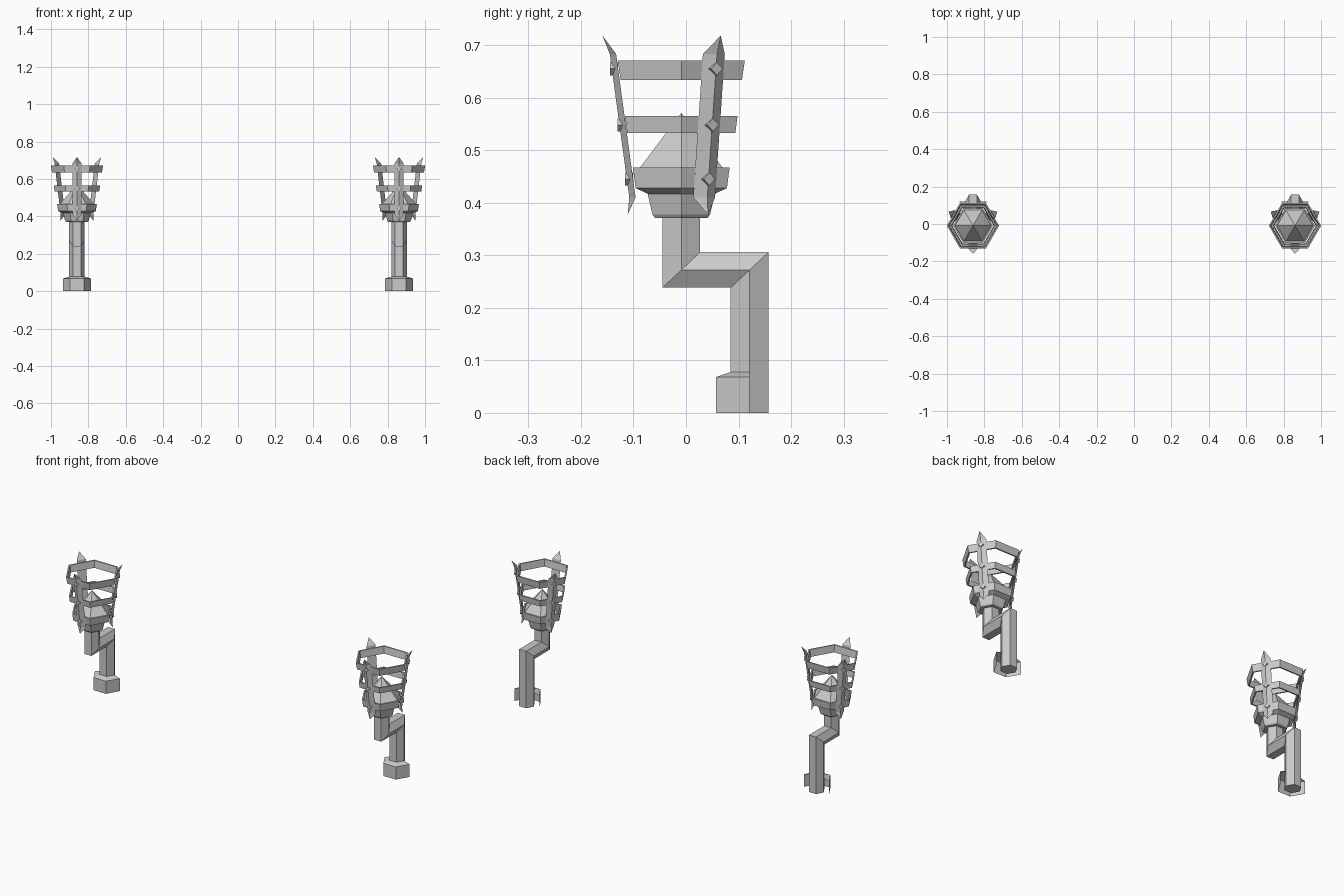
import bpy, bmesh
from math import radians, cos, sin, pi
from mathutils import Matrix, Vector

if "Cube" in bpy.data.objects:
    bpy.data.objects.remove(bpy.data.objects["Cube"])

CX, CY = 0.861, -0.009      # torch centre
POLE_Y = 0.121              # wall-side pole centre
A = cos(pi / 6)             # hexagon flat-to-corner ratio


def make(name, rings, closed_ring=True, cap_start=False, cap_end=False, loop=False):
    """Skin a list of equal-length point rings into a mesh."""
    bm = bmesh.new()
    vs = [[bm.verts.new(p) for p in r] for r in rings]
    n = len(rings[0])
    for i in range(len(vs) if loop else len(vs) - 1):
        a, b = vs[i], vs[(i + 1) % len(vs)]
        for k in range(n if closed_ring else n - 1):
            j = (k + 1) % n
            bm.faces.new((a[k], a[j], b[j], b[k]))
    if cap_start:
        bm.faces.new(vs[0][::-1])
    if cap_end:
        bm.faces.new(vs[-1])
    bmesh.ops.remove_doubles(bm, verts=bm.verts, dist=1e-5)
    bmesh.ops.recalc_face_normals(bm, faces=bm.faces)
    me = bpy.data.meshes.new(name)
    bm.to_mesh(me)
    bm.free()
    ob = bpy.data.objects.new(name, me)
    bpy.context.collection.objects.link(ob)
    return ob


def hexagon(cx, cy, z, flat, count=6, start=0):
    """Points of a hexagon (corners on the x axis) given its centre-to-flat size."""
    r = flat / A
    return [(cx + r * cos(pi / 3 * k), cy + r * sin(pi / 3 * k), z)
            for k in range(start, start + count)]


def crank_ring(cx, y, z, shear):
    """Hexagonal pole section; shear tilts it to form the mitred corners."""
    r = 0.0415
    ring = []
    for k in range(6):
        dy = r * sin(pi / 3 * k)
        ring.append((cx + r * cos(pi / 3 * k), y + dy, z + dy * shear))
    return ring


def spike(name, cx, ang):
    """Ridged blade pointed at both ends: (radius, z, half width, ridge height)."""
    rad, tan = Vector((cos(ang), sin(ang), 0)), Vector((-sin(ang), cos(ang), 0))
    c = Vector((cx, CY, 0))
    rings = []
    for r, z, w, h in [(0.102, 0.377, 0, 0), (0.087, 0.41, 0.024, 0.012),
                       (0.124, 0.683, 0.024, 0.012), (0.150, 0.718, 0, 0)]:
        o = c + Vector((0, 0, z))
        rings.append([o + rad * r - tan * w, o + rad * (r + h), o + rad * r + tan * w])
    # pointed ends collapse to one vertex
    bm = bmesh.new()
    bottom, top = bm.verts.new(rings[0][0]), bm.verts.new(rings[3][0])
    lo = [bm.verts.new(p) for p in rings[1]]
    hi = [bm.verts.new(p) for p in rings[2]]
    for k in range(3):
        j = (k + 1) % 3
        bm.faces.new((lo[k], lo[j], hi[j], hi[k]))
        bm.faces.new((lo[j], lo[k], bottom))
        bm.faces.new((hi[k], hi[j], top))
    # diamond studs on the ridge
    for z in (0.445, 0.548, 0.655):
        r = 0.087 + (z - 0.41) * 0.1355 + 0.008
        rot = Matrix((tan, Vector((0, 0, 1)), rad)).transposed().to_4x4()
        m = Matrix.Translation(c + rad * r + Vector((0, 0, z))) @ rot
        bmesh.ops.create_cone(bm, cap_ends=True, segments=4, radius1=0.0125,
                              radius2=0.0125, depth=0.015, matrix=m)
    bmesh.ops.recalc_face_normals(bm, faces=bm.faces)
    me = bpy.data.meshes.new(name)
    bm.to_mesh(me)
    bm.free()
    bpy.context.collection.objects.link(bpy.data.objects.new(name, me))


for side, cx in (("left", -CX), ("right", CX)):
    # cranked pole
    make(side + "_pole", [crank_ring(cx, POLE_Y, 0, 0),
                          crank_ring(cx, POLE_Y, 0.272, 0.94),
                          crank_ring(cx, CY, 0.272, 0.94),
                          crank_ring(cx, CY, 0.375, 0)], cap_start=True, cap_end=True)

    # half collar round the front of the pole foot
    make(side + "_foot_collar", [hexagon(cx, POLE_Y, z, f, 4, 3) for z, f in
                                 [(0, 0.064), (0.068, 0.064), (0.078, 0.036)]],
         closed_ring=False)

    # cup with rim
    cup = [(0.371, 0.050), (0.378, 0.055), (0.417, 0.064), (0.428, 0.087),
           (0.467, 0.092), (0.467, 0.085), (0.461, 0.084)]
    make(side + "_cup", [hexagon(cx, CY, z, f) for z, f in cup],
         cap_start=True, cap_end=True)

    # fuel mound
    make(side + "_fuel_mound", [hexagon(cx, CY, 0.461, 0.083),
                                hexagon(cx, CY, 0.571, 0.0002)], cap_end=True)

    # cage bands
    for label, z0, f0, z1, f1 in (("middle", 0.533, 0.103, 0.565, 0.107),
                                  ("top", 0.634, 0.1155, 0.671, 0.121)):
        t = 0.007
        make(f"{side}_{label}_band", [hexagon(cx, CY, z, f) for z, f in
                                      [(z0, f0), (z1, f1), (z1, f1 - t), (z0, f0 - t)]],
             loop=True)

    # three cage spikes
    for i, deg in enumerate((-90, 30, 150)):
        spike(f"{side}_spike_{i + 1}", cx, radians(deg))
